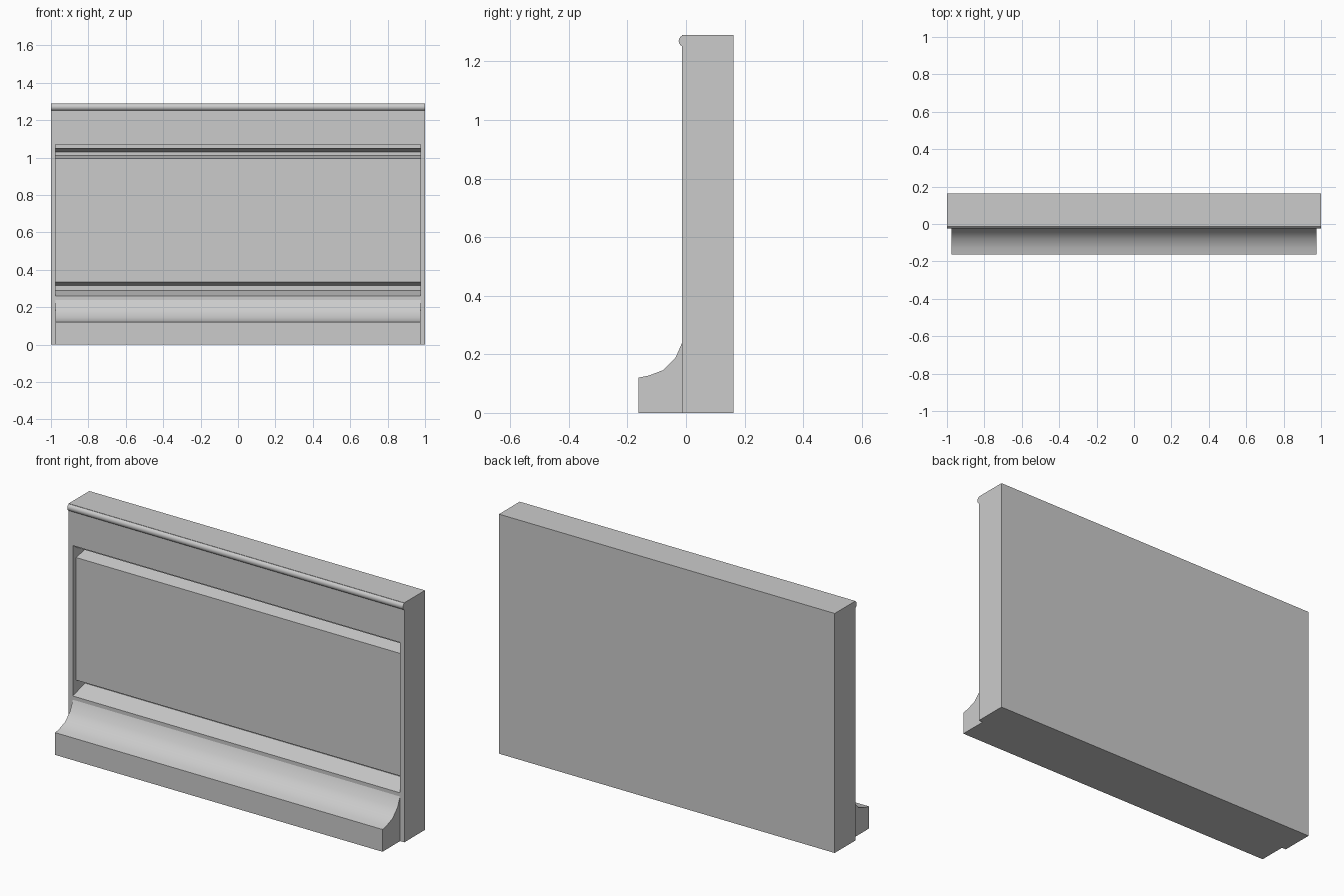
import bpy
import bmesh
import math

if "Cube" in bpy.data.objects:
    bpy.data.objects.remove(bpy.data.objects["Cube"], do_unlink=True)

grey = bpy.data.materials.new("light grey")
grey.use_nodes = True
colour = (0.6, 0.6, 0.6, 1)
grey.diffuse_color = colour
grey.node_tree.nodes["Principled BSDF"].inputs["Base Color"].default_value = colour

FRONT, BACK = -0.013, 0.163     # wall faces
TOP = 1.29
PANEL, GROOVE = 0.015, 0.09     # panel face and groove floor
INNER = 0.975                   # half width inside the stiles


def extrude_profile(name, profile, half_width, smooth=False):
    """Sweep a (y, z) outline along x, centred."""
    bm = bmesh.new()
    face = bm.faces.new([bm.verts.new((-half_width, y, z)) for y, z in profile])
    swept = bmesh.ops.extrude_face_region(bm, geom=[face])["geom"]
    verts = [v for v in swept if isinstance(v, bmesh.types.BMVert)]
    bmesh.ops.translate(bm, verts=verts, vec=(2 * half_width, 0, 0))
    bmesh.ops.recalc_face_normals(bm, faces=bm.faces)
    mesh = bpy.data.meshes.new(name)
    bm.to_mesh(mesh)
    bm.free()
    mesh.materials.append(grey)
    obj = bpy.data.objects.new(name, mesh)
    bpy.context.collection.objects.link(obj)
    if smooth:
        bpy.ops.object.select_all(action="DESELECT")
        obj.select_set(True)
        bpy.context.view_layer.objects.active = obj
        bpy.ops.object.shade_smooth_by_angle(angle=math.radians(40))
    return obj


# Wall slab
wall = extrude_profile(
    "wall", [(FRONT, 0), (BACK, 0), (BACK, TOP), (FRONT, TOP)], 1)

# Recess outline: sunken panel between an upper and a lower groove
recess = extrude_profile("recess_cutter", [
    (FRONT - 0.1, 0.26), (FRONT, 0.26), (GROOVE, 0.29), (GROOVE, 0.315),
    (PANEL, 0.335), (PANEL, 0.995), (GROOVE, 1.01), (GROOVE, 1.03),
    (PANEL, 1.05), (PANEL, 1.07), (FRONT - 0.1, 1.07)], INNER)
recess.hide_render = True

cut = wall.modifiers.new("recess", "BOOLEAN")
cut.operation = "DIFFERENCE"
cut.solver = "EXACT"
cut.object = recess
bpy.ops.object.select_all(action="DESELECT")
wall.select_set(True)
bpy.context.view_layer.objects.active = wall
bpy.ops.object.modifier_apply(modifier=cut.name)
bpy.data.objects.remove(recess, do_unlink=True)

# Rounded bead along the top edge
radius, centre = 0.02, TOP - 0.02
arc = [math.radians(90 + 180 * i / 8) for i in range(9)]
bead = [(FRONT + 0.008 + radius * math.cos(a), centre + radius * math.sin(a)) for a in arc]
bead = [(min(y, FRONT), z) if i in (0, 8) else (y, z) for i, (y, z) in enumerate(bead)]
extrude_profile("top_bead", bead, 1, smooth=True)

# Coved skirting at the foot
extrude_profile("skirting", [
    (FRONT, 0), (-0.163, 0), (-0.163, 0.12), (-0.128, 0.127),
    (-0.078, 0.146), (-0.036, 0.188), (FRONT, 0.24)], INNER, smooth=True)
